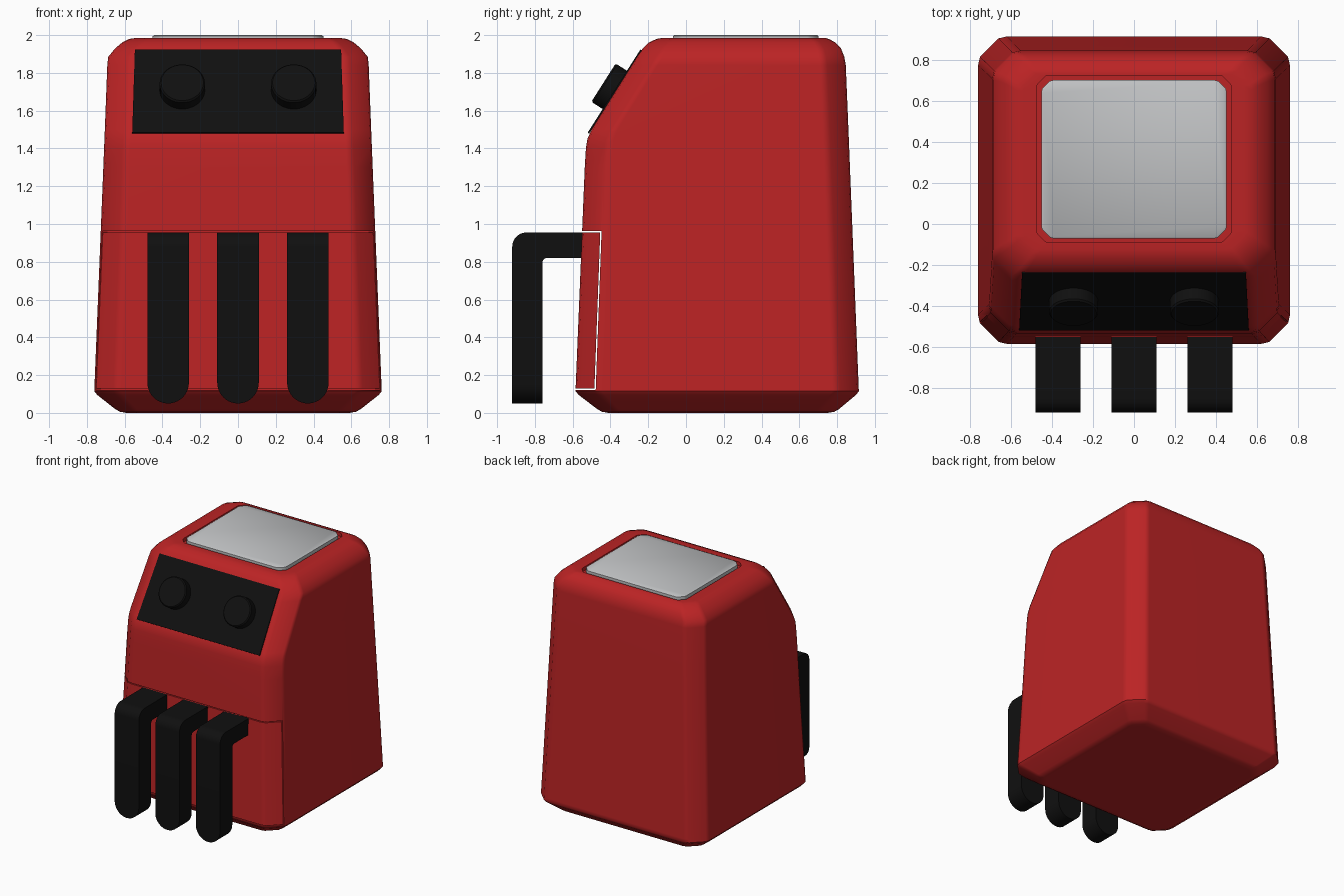
import bpy, bmesh, math
from mathutils import Vector, Matrix

if "Cube" in bpy.data.objects:
    bpy.data.objects.remove(bpy.data.objects["Cube"])


def material(name, rgb):
    m = bpy.data.materials.new(name)
    m.diffuse_color = (*rgb, 1)
    m.use_nodes = True
    m.node_tree.nodes["Principled BSDF"].inputs["Base Color"].default_value = m.diffuse_color
    return m


RED = material("red_enamel", (0.50, 0.017, 0.018))
BLACK = material("black_plastic", (0.005, 0.005, 0.005))
GREY = material("light_grey", (0.53, 0.54, 0.55))


def make(name, bm, mat):
    bmesh.ops.recalc_face_normals(bm, faces=bm.faces)
    mesh = bpy.data.meshes.new(name)
    bm.to_mesh(mesh)
    bm.free()
    ob = bpy.data.objects.new(name, mesh)
    bpy.context.collection.objects.link(ob)
    mesh.materials.append(mat)
    return ob


def activate(ob):
    bpy.ops.object.select_all(action='DESELECT')
    ob.select_set(True)
    bpy.context.view_layer.objects.active = ob


def smooth(ob, angle=40):
    activate(ob)
    bpy.ops.object.shade_smooth_by_angle(angle=math.radians(angle))


def loft(rings):
    """Closed solid skinned through rings of equal point count."""
    bm = bmesh.new()
    loops = [[bm.verts.new(p) for p in r] for r in rings]
    n = len(loops[0])
    for a, b in zip(loops, loops[1:]):
        for i in range(n):
            j = (i + 1) % n
            bm.faces.new((a[i], a[j], b[j], b[i]))
    bm.faces.new(loops[0])
    bm.faces.new(loops[-1])
    return bm


def soft_rect(z, hx, y0, y1, c):
    """Horizontal rectangle with softened chamfer corners of size c."""
    corner = [(0, 1.2), (0.08, 0.85), (0.85, 0.08), (1.2, 0)]
    pts = []
    for sx, sy in ((1, 1), (-1, 1), (-1, -1), (1, -1)):
        quad = [(sx * (hx - a * c), (y1 - b * c) if sy > 0 else (y0 + b * c), z)
                for a, b in corner]
        pts += quad if sx * sy > 0 else quad[::-1]
    return pts


def shell():
    # height, half width, front, back, corner
    rows = [
        (0.0, 0.59, -0.41, 0.75, 0.08),
        (0.006, 0.625, -0.445, 0.785, 0.09),
        (0.02, 0.65, -0.47, 0.81, 0.095),
        (0.095, 0.745, -0.568, 0.90, 0.115),
        (0.115, 0.761, -0.585, 0.915, 0.118),
        (0.14, 0.76, -0.584, 0.914, 0.118),
        (1.30, 0.713, -0.536, 0.868, 0.115),
        (1.40, 0.709, -0.53, 0.864, 0.115),
        (1.45, 0.707, -0.522, 0.862, 0.115),
        (1.50, 0.705, -0.50, 0.86, 0.115),
        (1.84, 0.692, -0.287, 0.846, 0.115),
        (1.885, 0.687, -0.259, 0.838, 0.112),
        (1.93, 0.65, -0.229, 0.82, 0.105),
        (1.962, 0.612, -0.195, 0.79, 0.095),
        (1.98, 0.575, -0.155, 0.755, 0.085),
        (1.985, 0.54, -0.125, 0.74, 0.075),
        # recess for the lid plate
        (1.985, 0.475, -0.09, 0.725, 0.05),
        (1.955, 0.475, -0.09, 0.725, 0.05),
    ]
    return loft([soft_rect(*r) for r in rows])


def drawer_block(name, g):
    """Block covering the drawer region, shrunk by g, back face leaning."""
    bm = loft([[(x, y, z) for x, y in
                ((-1, -1), (1, -1), (1, yb - g), (-1, yb - g))]
               for z, yb in ((0.122 + g, -0.478), (0.962 - g, -0.447))])
    return make(name, bm, RED)


def boolean(ob, cutter, operation):
    m = ob.modifiers.new("cut", 'BOOLEAN')
    m.object, m.operation, m.solver = cutter, operation, 'EXACT'
    activate(ob)
    bpy.ops.object.modifier_apply(modifier="cut")
    bpy.data.objects.remove(cutter)
    smooth(ob)
    w = ob.modifiers.new("weighted_normals", 'WEIGHTED_NORMAL')
    w.keep_sharp = True


# Housing and the drawer front with a thin gap around it
boolean(make("housing", shell(), RED), drawer_block("housing_cutter", 0), 'DIFFERENCE')
boolean(make("drawer_front", shell(), RED), drawer_block("drawer_cutter", 0.007), 'INTERSECT')

# Lid plate sitting in the top recess
smooth(make("lid_plate", loft([soft_rect(*r) for r in (
    (1.95, 0.452, -0.07, 0.702, 0.05),
    (1.994, 0.452, -0.07, 0.702, 0.05),
    (2.0, 0.444, -0.062, 0.694, 0.046))]), GREY))

# Sloped control panel
low, high = Vector((0, -0.518, 1.482)), Vector((0, -0.239, 1.922))
up = (high - low).normalized()
out = Vector((0, -up.z, up.y))
make("control_panel", loft([
    [p + Vector((x, 0, 0)) + out * d
     for p, x in ((low, -0.56), (low, 0.56), (high, 0.546), (high, -0.546))]
    for d in (-0.006, 0.003)]), BLACK)

# Two round knobs, axis along the panel normal
for side, sx in (("left", -1), ("right", 1)):
    centre = Vector((sx * 0.295, 0, 0)) + low.lerp(high, 0.515)
    rings = []
    for d, r in ((-0.01, 0.12), (0.065, 0.12), (0.074, 0.112)):
        rings.append([centre + out * d + r * (Vector((math.cos(t), 0, 0)) + up * math.sin(t))
                      for t in (2 * math.pi * i / 40 for i in range(40))])
    smooth(make("knob_" + side, loft(rings), BLACK))

# Bent handle bars: stations of (outer y, z), (inner y, z), half width
stations = [((-0.52, 0.955), (-0.52, 0.82), 0.11),
            ((-0.735, 0.955), (-0.735, 0.82), 0.11)]
for i in range(9):
    a = math.pi / 2 * i / 8
    s, c = math.sin(a), math.cos(a)
    stations.append(((-0.845 - 0.075 * s, 0.88 + 0.075 * c),
                     (-0.735 - 0.025 * s, 0.795 + 0.025 * c), 0.11))
for i in range(11):
    a = math.pi / 2 * i / 10
    z = 0.16 - 0.11 * math.sin(a)
    stations.append(((-0.92, z), (-0.76, z), max(0.11 * math.cos(a), 0.004)))
for name, cx in (("left", -0.37), ("middle", 0), ("right", 0.37)):
    smooth(make("handle_bar_" + name, loft([
        [(cx - w, *o), (cx + w, *o), (cx + w, *i), (cx - w, *i)]
        for o, i, w in stations]), BLACK))
